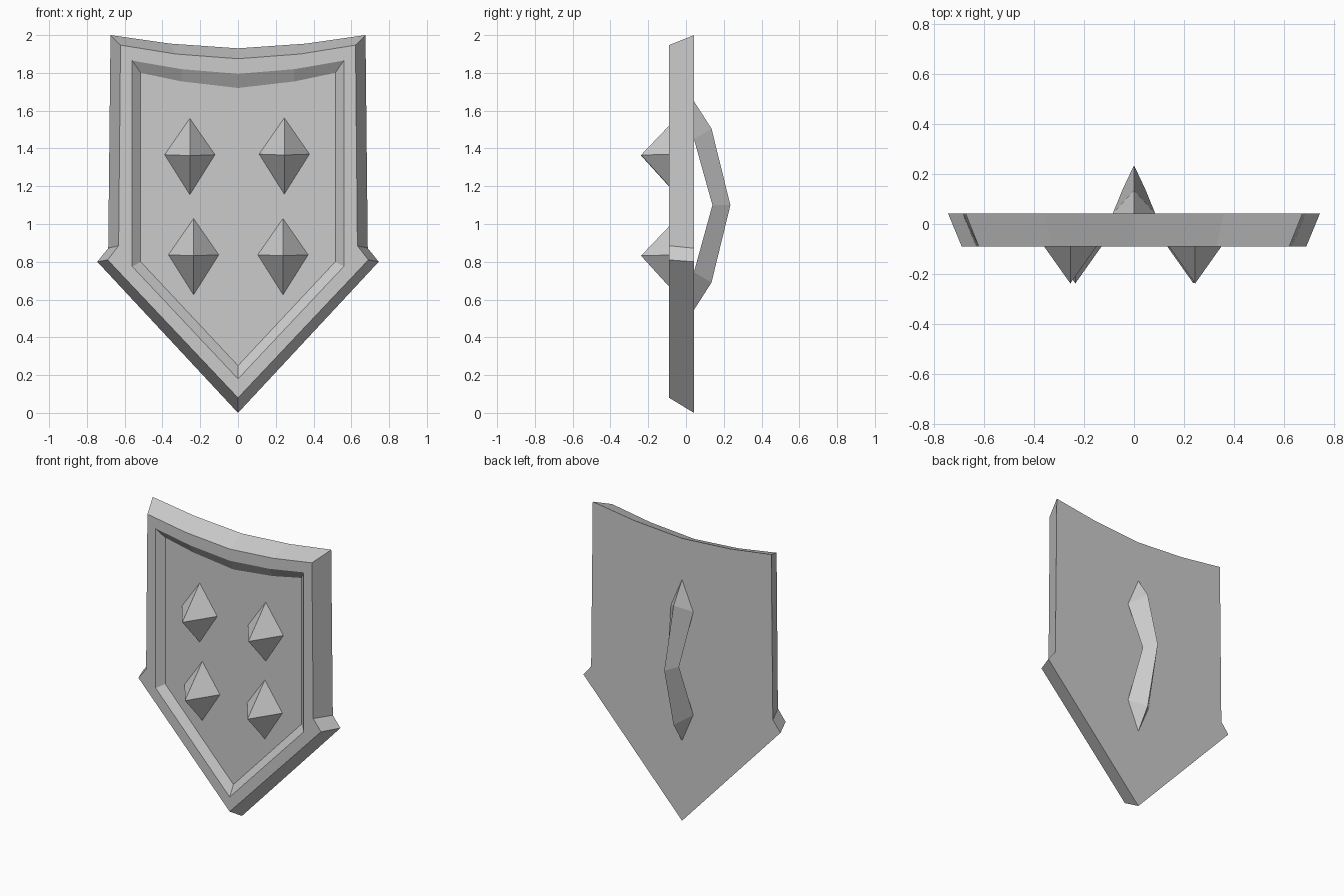
import bpy
import bmesh

cube = bpy.data.objects.get("Cube")
if cube:
    bpy.data.objects.remove(cube, do_unlink=True)

steel = bpy.data.materials.new("grey_steel")
steel.use_nodes = True
GREY = (0.6, 0.6, 0.6, 1)
steel.diffuse_color = GREY
steel.node_tree.nodes["Principled BSDF"].inputs["Base Color"].default_value = GREY


def finish(name, bm):
    bmesh.ops.recalc_face_normals(bm, faces=bm.faces)
    mesh = bpy.data.meshes.new(name)
    bm.to_mesh(mesh)
    bm.free()
    mesh.materials.append(steel)
    obj = bpy.data.objects.new(name, mesh)
    bpy.context.collection.objects.link(obj)
    return obj


def mirrored_ring(bm, half, y):
    """Closed outline from the right half, which runs top centre to bottom tip."""
    left = [(-x, z) for x, z in half[-2:0:-1]]
    return [bm.verts.new((x, y, z)) for x, z in half + left]


# Shield body: back outline, bevelled front outline, recess edge, recess floor
rings = [
    (0.043, [(0, 1.93), (0.36, 1.955), (0.675, 2.0), (0.687, 0.872), (0.745, 0.8), (0, 0)]),
    (-0.09, [(0, 1.875), (0.33, 1.9), (0.622, 1.947), (0.632, 0.885), (0.69, 0.81), (0, 0.08)]),
    (-0.09, [(0, 1.795), (0.3, 1.82), (0.56, 1.865), (0.56, 0.86), (0.56, 0.775), (0, 0.18)]),
    (-0.05, [(0, 1.72), (0.3, 1.755), (0.515, 1.8), (0.515, 0.87), (0.515, 0.8), (0, 0.25)]),
]
bm = bmesh.new()
loops = [mirrored_ring(bm, half, y) for y, half in rings]
for a, b in zip(loops, loops[1:]):
    for i in range(len(a)):
        j = (i + 1) % len(a)
        bm.faces.new((a[i], a[j], b[j], b[i]))
bm.faces.new(loops[0])
bm.faces.new(loops[-1])
finish("shield_body", bm)


# Four-sided pointed studs, set slightly into the recess floor
def stud(name, x, z):
    bm = bmesh.new()
    tip = bm.verts.new((x, -0.238, z))
    base = [bm.verts.new((x + dx, -0.049, z + dz))
            for dx, dz in ((0, 0.198), (0.134, 0.005), (0, -0.208), (-0.134, 0.005))]
    for i in range(4):
        bm.faces.new((base[i], base[(i + 1) % 4], tip))
    bm.faces.new(base)
    finish(name, bm)


stud("stud_upper_right", -0.255, 1.362)
stud("stud_upper_left", 0.245, 1.365)
stud("stud_lower_right", -0.235, 0.832)
stud("stud_lower_left", 0.238, 0.832)

# Rear grip: outer ridge on the centre line, wider inner edge on both sides
ridge_path = [(0.042, 1.65), (0.135, 1.505), (0.235, 1.1), (0.135, 0.69), (0.042, 0.545)]
inner_path = [(0.085, 0.042, 1.45), (0.045, 0.14, 1.1), (0.085, 0.042, 0.745)]
bm = bmesh.new()
ridge = [bm.verts.new((0, y, z)) for y, z in ridge_path]
sides = [[bm.verts.new((s * x, y, z)) for x, y, z in inner_path] for s in (-1, 1)]
for edge in sides:
    bm.faces.new((ridge[0], ridge[1], edge[0]))
    bm.faces.new((ridge[3], ridge[4], edge[2]))
    for i in range(2):
        bm.faces.new((ridge[i + 1], ridge[i + 2], edge[i + 1], edge[i]))
for i in range(2):
    bm.faces.new((sides[0][i], sides[0][i + 1], sides[1][i + 1], sides[1][i]))
bm.faces.new((ridge[0], sides[0][0], sides[1][0]))
bm.faces.new((ridge[4], sides[0][2], sides[1][2]))
finish("rear_grip", bm)
